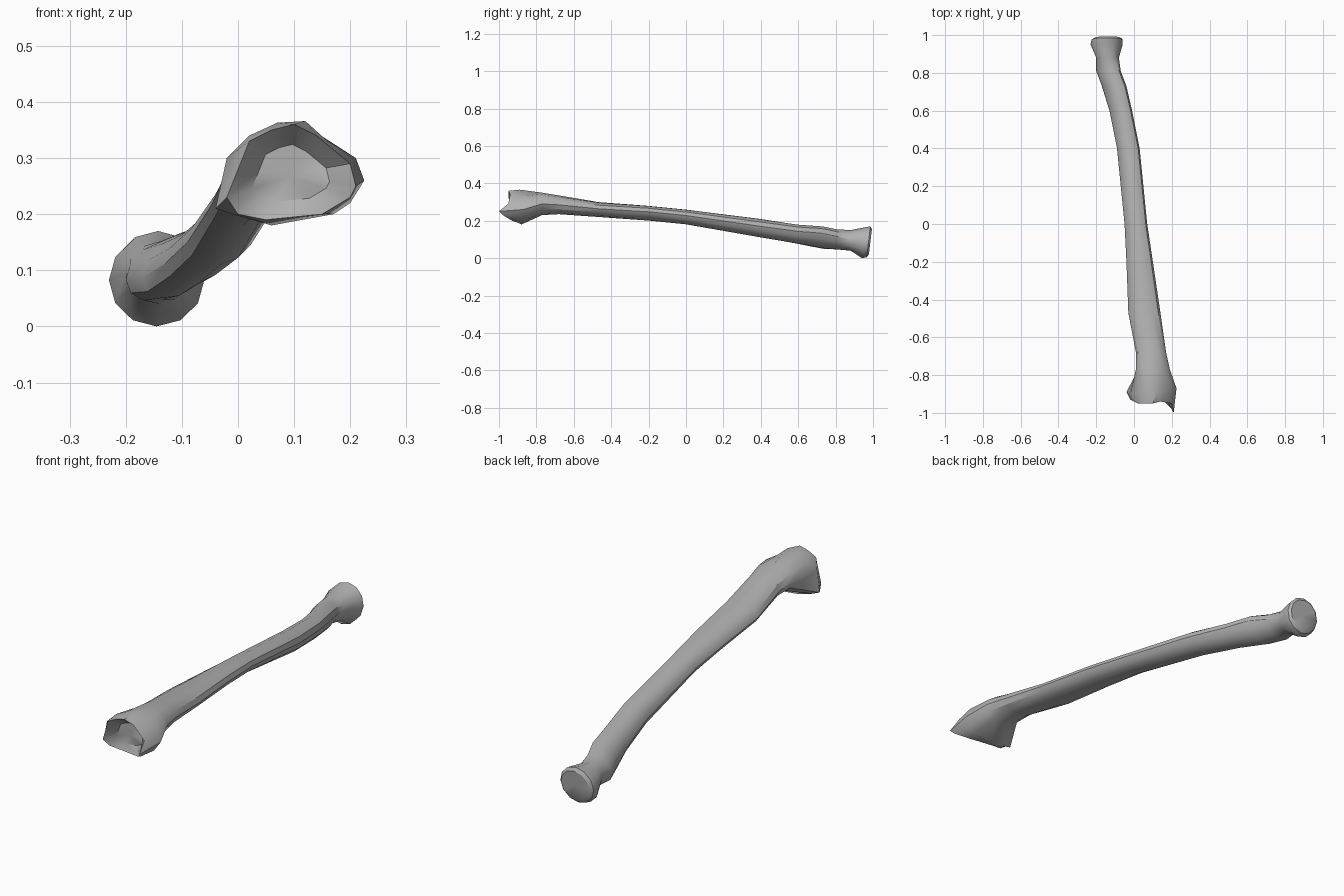
import bpy
import bmesh
from math import cos, sin, tau

SIDES = 12

cube = bpy.data.objects.get("Cube")
if cube:
    bpy.data.objects.remove(cube, do_unlink=True)


def make_material(name, colour):
    material = bpy.data.materials.new(name)
    material.use_nodes = True
    material.diffuse_color = colour
    shader = material.node_tree.nodes["Principled BSDF"]
    shader.inputs["Base Color"].default_value = colour
    shader.inputs["Roughness"].default_value = 0.7
    return material


def oval(y, left, right, bottom, top, skew):
    """Slanted oval ring that fills the given box; skew leans it diagonally."""
    centre_x, centre_z = (left + right) / 2, (bottom + top) / 2
    radius_x, radius_z = (right - left) / 2, (top - bottom) / 2
    ring = []
    for i in range(SIDES):
        angle = tau * i / SIDES
        ring.append((centre_x + radius_x * cos(angle), y,
                     centre_z + radius_z * sin(angle + skew)))
    return ring


def shrink(ring, factor, y):
    """Smaller copy of a ring, flattened towards the depth y."""
    centre = [sum(p[k] for p in ring) / len(ring) for k in range(3)]
    return [(centre[0] + (p[0] - centre[0]) * factor,
             y + (p[1] - centre[1]) * factor * 0.3,
             centre[2] + (p[2] - centre[2]) * factor) for p in ring]


def loft(name, rings, material):
    """Skin a row of rings into one closed mesh, with a fan at each end."""
    mesh = bpy.data.meshes.new(name)
    bm = bmesh.new()
    loops = [[bm.verts.new(point) for point in ring] for ring in rings]
    for first, second in zip(loops, loops[1:]):
        for i in range(SIDES):
            j = (i + 1) % SIDES
            bm.faces.new((first[i], first[j], second[j], second[i]))
    for loop in (loops[0], loops[-1]):
        cap = bm.faces.new(loop)
        bmesh.ops.poke(bm, faces=[cap])
    bmesh.ops.recalc_face_normals(bm, faces=bm.faces[:])
    bm.to_mesh(mesh)
    bm.free()
    mesh.materials.append(material)
    part = bpy.data.objects.new(name, mesh)
    bpy.context.collection.objects.link(part)
    bpy.ops.object.select_all(action="DESELECT")
    part.select_set(True)
    bpy.context.view_layer.objects.active = part
    bpy.ops.object.shade_smooth_by_angle(angle=0.6)
    return part


bone_grey = make_material("bone grey", (0.45, 0.45, 0.45, 1))

# Lip of the wide joint, with its pointed spur on the left
lip = [(.21, -1, .25), (.2, -.95, .29), (.14, -.94, .34), (.1, -.95, .36),
       (.06, -.95, .35), (.02, -.95, .33), (0, -.94, .28), (-.02, -.93, .23),
       (0, -.91, .2), (.05, -.9, .19), (.15, -.93, .2), (.2, -.98, .23)]

# Widest outline of the joint, just behind the lip
flare = [(.225, -.87, .26), (.21, -.87, .3), (.16, -.88, .33),
         (.12, -.89, .366), (.07, -.89, .363), (.02, -.89, .34),
         (-.02, -.9, .3), (-.04, -.89, .21), (-.01, -.88, .2),
         (.06, -.88, .18), (.17, -.88, .2), (.2, -.88, .22)]

# Shaft rings: y, left, right, bottom, top, skew
shaft = [
    (-.77, .01, .19, .23, .35, 0),
    (-.68, .01, .17, .235, .335, 0),
    (-.47, -.03, .14, .22, .3, .1),
    (-.2, -.04, .1, .2, .28, .2),
    (0, -.05, .07, .18, .26, .2),
    (.4, -.09, .03, .11, .21, .2),
    (.6, -.13, -.01, .075, .18, .3),
    (.73, -.17, -.04, .05, .17, .4),
    (.81, -.2, -.07, .045, .155, .3),
    (.88, -.2, -.08, .04, .15, 0),
]

# Round head: a flared rim that leans back towards the top
head = [oval(.95, -.23, -.06, 0, .165, 0),
        oval(.975, -.225, -.06, .005, .17, 0),
        oval(.985, -.21, -.07, .02, .155, 0)]
head = [[(x, y + (z - .08) * .12, z) for x, y, z in ring] for ring in head]

rings = [shrink(lip, .6, -.9), lip, flare]
rings += [oval(*row) for row in shaft]
rings += head

loft("forearm_bone", rings, bone_grey)
